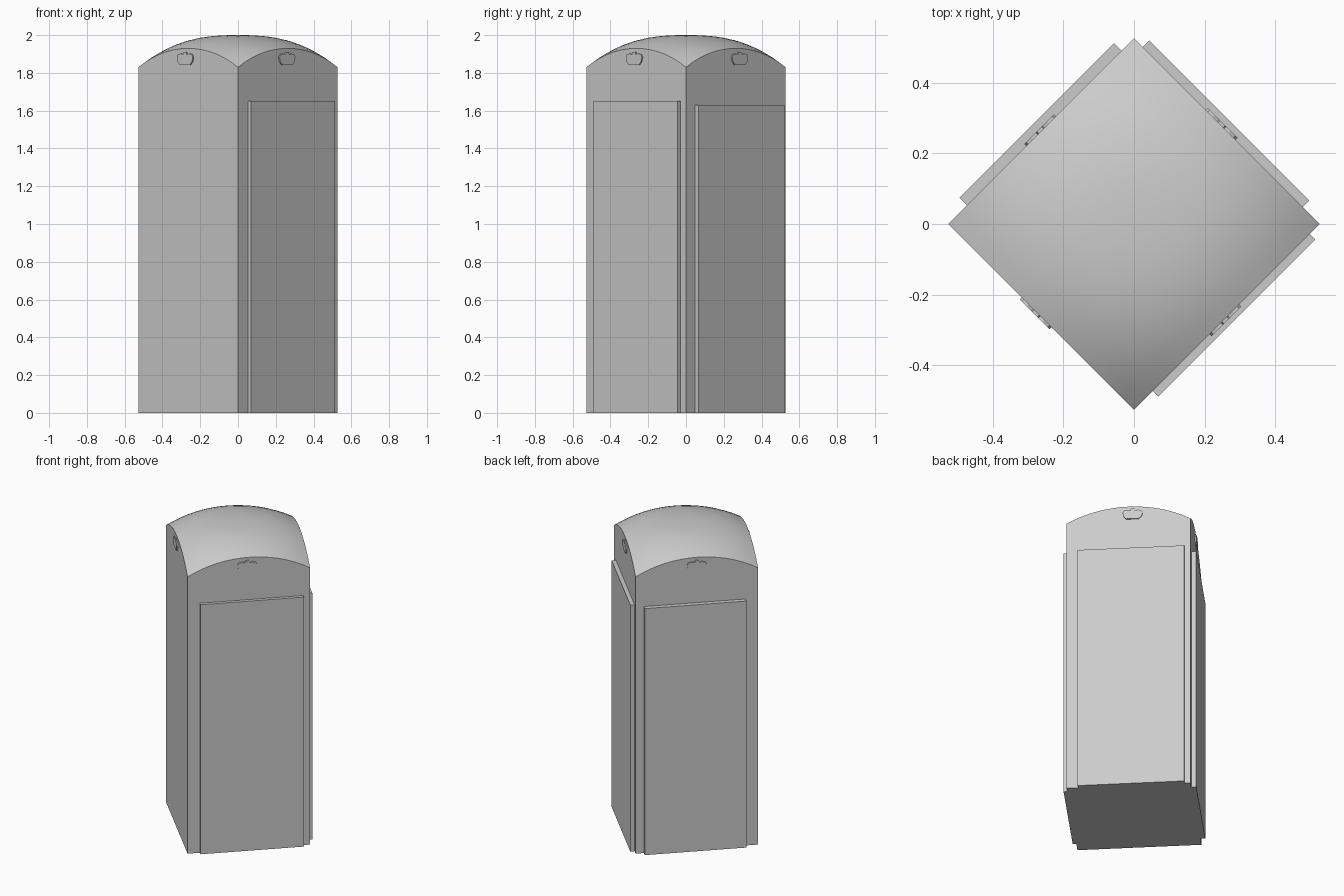
import bpy, bmesh, math
from mathutils import Matrix, Vector

cube = bpy.data.objects.get("Cube")
if cube:
    bpy.data.objects.remove(cube, do_unlink=True)

CORNER = 0.527               # centre to corner of the square plan
HALF = CORNER / math.sqrt(2)  # centre to wall
TOP, DROP = 2.0, 0.17

grey = bpy.data.materials.new("plain grey")
grey.use_nodes = True
colour = (0.6, 0.6, 0.6, 1)
grey.diffuse_color = colour
grey.node_tree.nodes["Principled BSDF"].inputs["Base Color"].default_value = colour


def make_object(name, bm):
    bmesh.ops.recalc_face_normals(bm, faces=bm.faces[:])
    mesh = bpy.data.meshes.new(name)
    bm.to_mesh(mesh)
    bm.free()
    mesh.materials.append(grey)
    obj = bpy.data.objects.new(name, mesh)
    bpy.context.collection.objects.link(obj)
    return obj


def wall_plate(name, angle, outline, thickness):
    """Extrude an outline (along wall, height) outwards from the wall facing angle."""
    bm = bmesh.new()
    face = bm.faces.new([bm.verts.new((HALF - 0.005, t, z)) for t, z in outline])
    ext = bmesh.ops.extrude_face_region(bm, geom=[face])["geom"]
    moved = [v for v in ext if isinstance(v, bmesh.types.BMVert)]
    bmesh.ops.translate(bm, verts=moved, vec=(thickness + 0.005, 0, 0))
    bm.transform(Matrix.Rotation(math.radians(angle), 4, "Z"))
    return make_object(name, bm)


# Kiosk body: domed grid roof with its border pulled down to the ground
bm = bmesh.new()
bmesh.ops.create_grid(bm, x_segments=16, y_segments=16, size=HALF)
for v in bm.verts:
    r = Vector((v.co.x, v.co.y)).length / CORNER
    v.co.z = TOP - DROP * r ** 2.55
border = [e for e in bm.edges if e.is_boundary]
walls = bmesh.ops.extrude_edge_only(bm, edges=border)["geom"]
for v in walls:
    if isinstance(v, bmesh.types.BMVert):
        v.co.z = 0
bmesh.ops.contextual_create(bm, geom=[e for e in bm.edges if e.is_boundary])
bm.transform(Matrix.Rotation(math.radians(45), 4, "Z"))
body = make_object("kiosk_body", bm)
bpy.ops.object.select_all(action="DESELECT")
body.select_set(True)
bpy.context.view_layer.objects.active = body
bpy.ops.object.shade_smooth_by_angle(angle=math.radians(35))

# Raised panels on three walls: wall angle, side limits, height, thickness
for name, angle, start, end, height, depth in (
    ("front_left_panel", -45, -0.297, 0.332, 1.65, 0.022),
    ("back_left_panel", 45, -0.304, 0.337, 1.63, 0.026),
    ("back_right_panel", 135, -0.322, 0.297, 1.63, 0.03),
):
    outline = [(start, 0), (end, 0), (end, height), (start, height)]
    wall_plate(name, angle, outline, depth)

# Small crown relief under each arch
half_crown = [(0.038, 1.842), (0.054, 1.86), (0.06, 1.884), (0.052, 1.898),
              (0.032, 1.902), (0.014, 1.898), (0.01, 1.911)]
crown = half_crown + [(-t, z) for t, z in reversed(half_crown)]
for name, angle, shift in (("front_left", -45, -0.01), ("back_left", 45, 0.025),
                           ("back_right", 135, 0.0), ("front_right", 225, -0.018)):
    wall_plate(name + "_crown_relief", angle, [(t + shift, z) for t, z in crown], 0.008)
